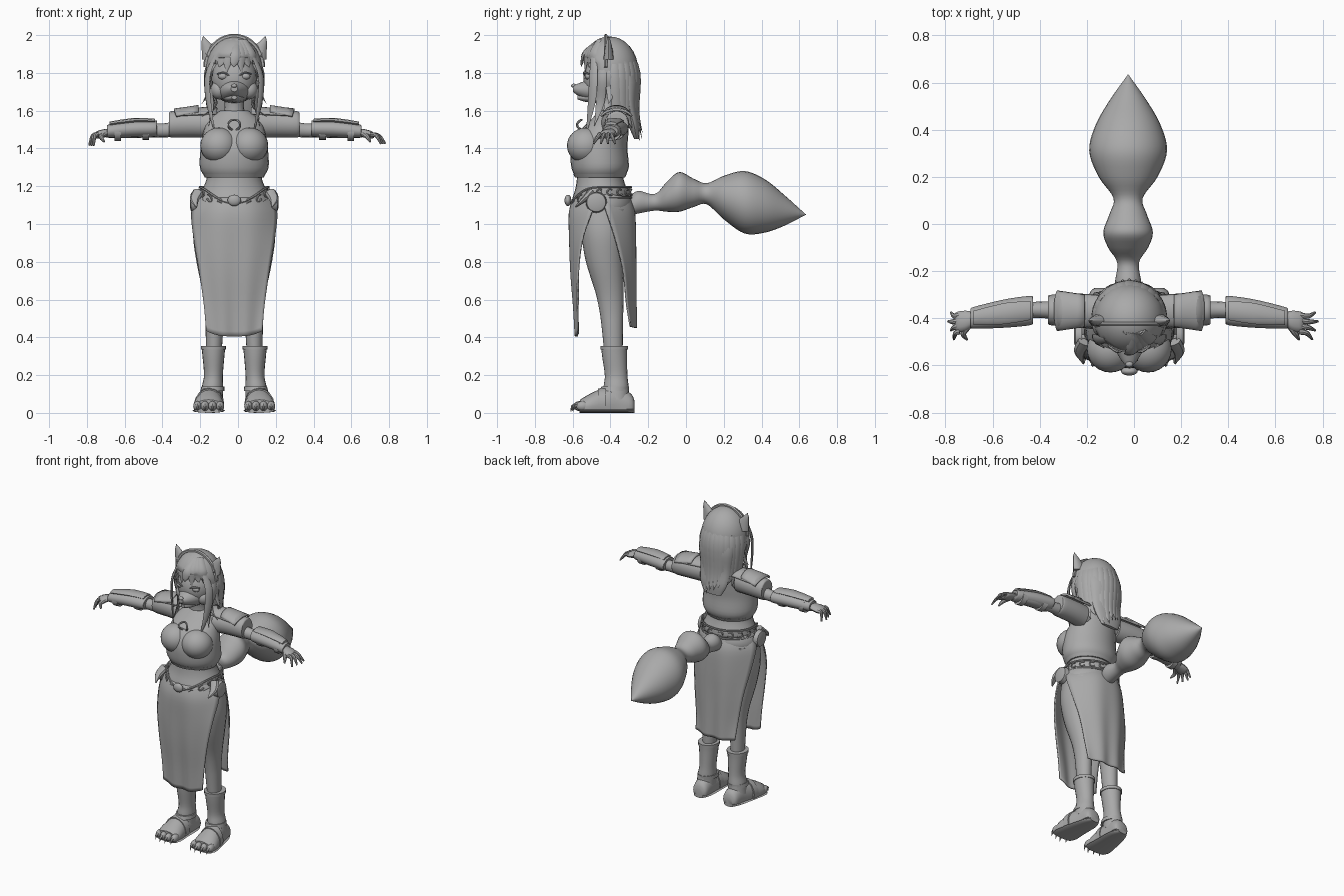
import bpy, bmesh, math, random
from mathutils import Vector as V

random.seed(4)
CX = -0.02
grey = bpy.data.materials.new("plain grey")
grey.diffuse_color = (0.4, 0.4, 0.4, 1)
X, Y, Z = V((1, 0, 0)), V((0, 1, 0)), V((0, 0, 1))


def finish(name, bm, mirror=False, thick=0):
    bmesh.ops.recalc_face_normals(bm, faces=bm.faces)
    me = bpy.data.meshes.new(name)
    bm.to_mesh(me)
    bm.free()
    ob = bpy.data.objects.new(name, me)
    bpy.context.collection.objects.link(ob)
    ob.location.x = CX
    me.materials.append(grey)
    if thick:
        ob.modifiers.new("thickness", 'SOLIDIFY').thickness = thick
    if mirror:
        ob.modifiers.new("mirror", 'MIRROR')
    return ob


def spline(keys, sub):
    """Catmull-Rom interpolation of equal-length tuples."""
    out = []
    for i in range(len(keys) - 1):
        a, b, c, d = keys[max(i - 1, 0)], keys[i], keys[i + 1], keys[min(i + 2, len(keys) - 1)]
        for k in range(sub):
            t = k / sub
            out.append([q + .5 * t * (r - p + t * (2 * p - 5 * q + 4 * r - s + t * (3 * (q - r) + s - p)))
                        for p, q, r, s in zip(a, b, c, d)])
    return out + [list(keys[-1])]


def add_sweep(bm, keys, axes=None, ref=Z, n=16, sub=4, floor=None):
    """Elliptic rings (x, y, z, ru, rv) joined into a closed skin."""
    pts = spline(keys, sub)
    rings = []
    for i, p in enumerate(pts):
        if axes:
            u, v = axes
        else:
            t = (V(pts[min(i + 1, len(pts) - 1)][:3]) - V(pts[max(i - 1, 0)][:3])).normalized()
            u = t.cross(ref).normalized()
            v = u.cross(t)
        ring = []
        for k in range(n):
            a = math.tau * k / n
            co = V(p[:3]) + u * math.cos(a) * max(p[3], .001) + v * math.sin(a) * max(p[4], .001)
            if floor is not None:
                co.z = max(co.z, floor)
            ring.append(bm.verts.new(co))
        rings.append(ring)
    for r, s in zip(rings, rings[1:]):
        for k in range(n):
            bm.faces.new((r[k], r[(k + 1) % n], s[(k + 1) % n], s[k]))
    bm.faces.new(rings[0])
    bm.faces.new(rings[-1])


def sweep(name, keys, mirror=False, **kw):
    bm = bmesh.new()
    add_sweep(bm, keys, **kw)
    return finish(name, bm, mirror)


def sheet(name, f, nu, nv, thick, mirror=False):
    """Grid of f(u, v), u and v in 0..1."""
    bm = bmesh.new()
    g = [[bm.verts.new(f(i / nu, j / nv)) for i in range(nu + 1)] for j in range(nv + 1)]
    for j in range(nv):
        for i in range(nu):
            bm.faces.new((g[j][i], g[j][i + 1], g[j + 1][i + 1], g[j + 1][i]))
    return finish(name, bm, mirror, thick)


def ball(name, c, r, mirror=False, keep=None, thick=0):
    bm = bmesh.new()
    bmesh.ops.create_uvsphere(bm, u_segments=24, v_segments=16, radius=1)
    for v in bm.verts:
        v.co = V((c[0] + v.co.x * r[0], c[1] + v.co.y * r[1], c[2] + v.co.z * r[2]))
    if keep:
        bmesh.ops.delete(bm, geom=[f for f in bm.faces if not keep(f.calc_center_median())], context='FACES')
    return finish(name, bm, mirror, thick)


# Torso, top garment, neck
sweep("hips_and_waist", [(0, -.44, .96, .15, .12), (0, -.445, 1.06, .2, .155), (0, -.445, 1.12, .2, .16),
      (0, -.45, 1.19, .165, .135), (0, -.455, 1.25, .145, .122), (0, -.455, 1.32, .15, .12)], axes=(X, Y), n=28)
sweep("top_garment", [(0, -.455, 1.25, .155, .13), (0, -.455, 1.3, .182, .152), (0, -.46, 1.4, .178, .15),
      (0, -.44, 1.48, .165, .135), (0, -.405, 1.55, .14, .1), (0, -.4, 1.6, .075, .06)], axes=(X, Y), n=28)
ball("bust", (.08, -.53, 1.415), (.1, .1, .095), True)
sweep("bust_hem", [(0, -.455, 1.245, .155, .132), (0, -.455, 1.265, .166, .142)], axes=(X, Y), n=28, sub=1)
sweep("neck", [(0, -.4, 1.55, .075, .065), (0, -.41, 1.61, .052, .052), (0, -.42, 1.7, .055, .055)], axes=(X, Y))


def loop(name, f, r, n=64, a0=0, a1=math.tau, mirror=False):
    sweep(name, [(*f(a0 + (a1 - a0) * i / n), r, r) for i in range(n + 1)], n=6, sub=1, mirror=mirror)


loop("chest_emblem", lambda a: (.032 * math.cos(a), -.565 - .012 * math.cos(a * 2), 1.525 + .027 * math.sin(a)), .006, 24)

# Belt: wide band dipping at the front, with scrollwork
def belt(a, drop, out=0):
    dip = max(0, -math.sin(a)) ** 3
    z = 1.195 - .085 * dip - drop
    k = 1 + (1.2 - z) * .38 + out
    return V((.175 * k * math.cos(a), -.447 + .15 * k * math.sin(a), z))


sheet("belt_band", lambda u, v: belt(u * math.tau, .05 * v, .02), 64, 3, .006)
loop("belt_upper_rim", lambda a: belt(a, 0, .04), .006)
loop("belt_lower_rim", lambda a: belt(a, .055, .04), .006)
for i in range(8):
    a0 = -1.15 + i * .36
    loop("belt_scroll", lambda a: belt(a0 + .1 * math.cos(a), .027 + .016 * math.sin(a), .055), .005, 12, .6, 5.4, True)
ball("belt_medallion", (0, -.625, 1.125), (.035, .018, .03))
sweep("hip_disc", [(.2, -.475, 1.115, .056, .056), (.228, -.475, 1.115, .05, .05), (.234, -.475, 1.115, .03, .03)],
      axes=(Y, Z), n=20, sub=1, mirror=True)
sweep("hip_tie", [(.19, -.5, 1.17, .02, .03), (.21, -.54, 1.13, .015, .025), (.2, -.585, 1.09, .004, .004)], ref=X, n=8, mirror=True)

# Skirt panels: rows of (half width, middle y, edge inset, z)
def panel(name, rows, sign, tip):
    rows = spline(rows, 4)

    def f(u, v):
        w, y, b, z = rows[round(v * (len(rows) - 1))]
        u = u * 2 - 1
        fold = .006 * v * math.cos(u * 8)
        return V((w * u, y + sign * (b * abs(u) ** 2.5 + fold), z - tip * v * (1 - abs(u) ** 3)))
    sheet(name, f, 24, len(rows) - 1, .008)


panel("front_skirt", [(.2, -.6, .13, 1.14), (.228, -.622, .12, 1.06), (.215, -.62, .07, .92), (.188, -.612, .04, .76),
                      (.162, -.595, .02, .58), (.148, -.585, .008, .435)], 1, .03)
panel("back_skirt", [(.2, -.29, .15, 1.13), (.226, -.268, .15, 1.06), (.215, -.262, .11, .92), (.188, -.262, .07, .76),
                     (.162, -.262, .05, .58), (.15, -.262, .03, .46)], -1, .01)

# Legs, boots, feet
sweep("leg", [(.1, -.44, 1.08, .1, .13), (.115, -.44, .95, .103, .115), (.11, -.43, .8, .09, .1),
              (.105, -.405, .64, .062, .075), (.105, -.395, .54, .05, .063), (.105, -.39, .45, .047, .056),
              (.107, -.385, .34, .042, .05)], axes=(X, Y), n=20, mirror=True)
sweep("boot_shaft", [(.11, -.38, .355, .064, .07), (.11, -.378, .3, .058, .066), (.11, -.37, .2, .05, .06),
                     (.115, -.37, .14, .056, .066), (.12, -.37, .07, .06, .07)], axes=(X, Y), n=20, mirror=True)
sweep("boot_cuff", [(.11, -.38, .335, .066, .073), (.11, -.38, .355, .067, .074)], axes=(X, Y), n=20, sub=1, mirror=True)
sweep("ankle_band", [(.115, -.38, .115, .064, .076), (.113, -.375, .14, .061, .073)], axes=(X, Y), n=20, sub=1, mirror=True)
sweep("foot", [(.115, -.272, .03, .03, .03), (.115, -.29, .04, .052, .06), (.12, -.36, .045, .06, .095),
               (.13, -.44, .04, .072, .09), (.135, -.51, .035, .082, .065), (.135, -.56, .03, .075, .04)],
      axes=(X, Z), n=20, mirror=True, floor=.018)
sweep("sole", [(.115, -.272, .012, .035, .012), (.117, -.33, .012, .064, .012), (.13, -.45, .012, .08, .012),
               (.135, -.53, .012, .088, .012), (.135, -.565, .012, .075, .012)], axes=(X, Z), n=12, mirror=True)
sweep("instep_strap", [(.13, -.425, .045, .077, .092), (.133, -.465, .043, .08, .085)], axes=(X, Z), sub=1, mirror=True, floor=.018)
for i in range(4):
    x, y = .075 + i * .04, -.57 + abs(i - 1.2) * .01
    ball("toe", (x, y + .005, .036), (.022, .034, .026), True)
    sweep("claw", [(x, y - .015, .045, .009, .011), (x, y - .035, .035, .006, .008), (x, y - .043, .008, 0, 0)],
          ref=X, n=6, sub=2, mirror=True)

# Tail
sweep("tail", [(-.005, -.31, 1.09, .04, .045), (-.005, -.255, 1.115, .056, .06), (-.005, -.165, 1.115, .046, .044),
               (-.005, -.1, 1.145, .085, .08), (-.005, -.035, 1.17, .105, .105), (-.005, .04, 1.165, .08, .075),
               (-.005, .11, 1.16, .062, .056), (-.005, .2, 1.14, .125, .115), (-.005, .31, 1.115, .165, .165),
               (-.005, .42, 1.095, .138, .14), (-.005, .53, 1.07, .075, .075), (-.005, .635, 1.05, 0, 0)],
      axes=(X, Z), n=28, sub=5)

# Arms, sleeves, shoulder plates, bracers
sweep("arm", [(.1, -.385, 1.53, .06, .065), (.2, -.375, 1.53, .055, .058), (.33, -.365, 1.5, .038, .04),
              (.43, -.365, 1.495, .034, .036), (.55, -.375, 1.495, .042, .04), (.68, -.4, 1.48, .025, .022)],
      axes=(Y, Z), mirror=True)
sweep("sleeve", [(.13, -.38, 1.53, .07, .075), (.22, -.37, 1.53, .068, .072), (.33, -.365, 1.528, .065, .07),
                 (.345, -.365, 1.525, .055, .058)], axes=(Y, Z), mirror=True)


def shoulder(x0, x1, z0, z1, r):
    def f(u, v):
        a = math.radians(20 + 140 * u)
        x = x0 + (x1 - x0) * v
        return V((x + .02 * math.sin(a) * v, -.368 + r * math.cos(a) * (.8 + .2 * v), z0 + (z1 - z0) * v + .055 * math.sin(a)))
    sheet("shoulder_plate", f, 12, 4, .012, True)


shoulder(.09, .29, 1.565, 1.56, .085)
shoulder(.19, .3, 1.575, 1.555, .092)
sweep("bracer", [(.41, -.365, 1.505, .05, .038), (.42, -.367, 1.505, .062, .044), (.53, -.38, 1.503, .06, .045),
                 (.66, -.398, 1.492, .046, .036), (.67, -.399, 1.49, .038, .028)], axes=(Y, Z), mirror=True)
sweep("bracer_plate", [(.42, -.367, 1.545, .04, .012), (.53, -.38, 1.547, .045, .015), (.66, -.398, 1.53, .03, .012)],
      axes=(Y, Z), n=8, sub=2, mirror=True)
for x, z in ((.45, 1.493), (.6, 1.488)):
    sweep("bracer_strap", [(x, -.367 - (x - .42) * .13, z, .05, .048), (x + .035, -.37 - (x - .42) * .13, z, .05, .048)],
          axes=(Y, Z), sub=1, mirror=True)

# Hands: one open, one more curled
for s, reach, curl in ((1, .8, .05), (-1, .768, .06)):
    bm = bmesh.new()
    add_sweep(bm, [(s * .65, -.4, 1.485, .024, .02), (s * .69, -.41, 1.48, .042, .022), (s * .725, -.415, 1.472, .044, .02),
                   (s * .74, -.415, 1.468, .036, .012)], axes=(Y, Z), n=12)
    for i in range(4):
        y, e = -.385 - i * .024, reach - abs(i - 1) * .012
        add_sweep(bm, [(s * .72, y, 1.475, .012, .012), (s * (e + .73) / 2, y - .006, 1.467, .011, .011),
                       (s * e, y - .014 * i + .01, 1.475 - curl, .005, .005)], n=8, sub=3)
    add_sweep(bm, [(s * .68, -.43, 1.478, .014, .014), (s * .705, -.465, 1.462, .013, .013),
                   (s * (reach - .08), -.49, 1.435, .005, .005)], n=8, sub=3)
    finish("hand", bm)

# Head, muzzle, face
ball("head", (0, -.425, 1.77), (.12, .118, .135))
sweep("muzzle", [(0, -.47, 1.715, .09, .075), (0, -.53, 1.71, .062, .05), (0, -.575, 1.712, .036, .03),
                 (0, -.598, 1.716, .018, .016)], axes=(X, Z), n=20)
sweep("jaw", [(0, -.46, 1.675, .065, .035), (0, -.53, 1.668, .042, .022), (0, -.575, 1.67, .014, .01)], axes=(X, Z))
ball("nose", (0, -.595, 1.732), (.016, .013, .011))
ball("cheek", (.08, -.455, 1.71), (.045, .05, .05), True)
ball("eye", (.058, -.518, 1.782), (.027, .018, .018), True)
sweep("eyelid", [(.028, -.537, 1.785, .004, .004), (.055, -.54, 1.802, .006, .006), (.09, -.515, 1.795, .004, .004)], n=6, mirror=True)
sweep("ear", [(.115, -.41, 1.87, .055, .03), (.13, -.41, 1.92, .042, .022), (.153, -.41, 1.965, .02, .012),
              (.165, -.41, 1.995, 0, 0)], axes=(X, Y), n=12, mirror=True)
sheet("inner_ear", lambda u, v: V((.12 + .045 * v + (u - .5) * .055 * (1 - v), -.436 + .022 * v, 1.885 + .09 * v)), 2, 2, .004, True)

# Hair: cap, back mass, then locks
ball("hair_cap", (0, -.405, 1.815), (.152, .152, .178), keep=lambda c: c.y > -.47 + (1.8 - c.z) * .5 or c.z > 1.89, thick=.01)
sweep("back_hair", [(0, -.35, 1.86, .13, .08), (0, -.315, 1.75, .132, .07), (0, -.3, 1.62, .115, .045),
                    (0, -.275, 1.52, .1, .03), (0, -.262, 1.45, .065, .012)], axes=(X, Y), n=20)
sweep("hair_band", [(.152 * math.cos(a), -.425, 1.83 + .165 * math.sin(a), .012, .01)
                    for a in [math.pi * i / 20 for i in range(21)]], ref=Y, n=6, sub=1)


def lock(name, pts, w):
    widths = [.7, 1, .9, 0][-len(pts):]
    sweep(name, [(*p, w * k, w * .35 * k) for p, k in zip(pts, widths)], n=6, sub=4,
          ref=V((pts[1][0], pts[1][1] + .4, .02)).normalized())


for i in range(13):     # hanging back locks
    a = math.radians(10 + 160 * i / 12)
    c, s = math.cos(a), math.sin(a)
    e = random.uniform(0, .1)
    lock("back_lock", [(.1 * c, -.4 + .1 * s, 1.93), (.15 * c, -.4 + .15 * s, 1.8), (.135 * c, -.385 + .13 * s, 1.6),
                       (.12 * c, -.37 + .14 * s, 1.39 + .1 * abs(c) + e)], .03)
for s in (1, -1):       # long locks framing the face
    for k in range(3):
        y = -.49 + k * .045
        lock("side_lock", [(s * .1, y, 1.89), (s * (.142 + .004 * k), y, 1.78), (s * (.135 - .02 * k), y - .01, 1.64),
                           (s * (.1 + .035 * k), y - .04, 1.47 + .05 * k)], .026)
    lock("flick_lock", [(s * .13, -.4, 1.76), (s * .142, -.4, 1.69), (s * .172, -.41, 1.635)], .022)
for i in range(7):      # fringe swept to the sides
    x = -.105 + i * .035
    lock("fringe_lock", [(.02 + x * .35, -.46, 1.975), (.01 + x * .8, -.535 + abs(x) * .4, 1.91),
                         (x, -.55 + abs(x) * .6, 1.86), (x * 1.15, -.555 + abs(x) * .6, 1.80 + .03 * (i % 2))], .026)

# Smooth shading with sharp edges kept
for ob in bpy.context.scene.objects:
    ob.select_set(True)
    bpy.context.view_layer.objects.active = ob
bpy.ops.object.shade_smooth_by_angle(angle=math.radians(40))
